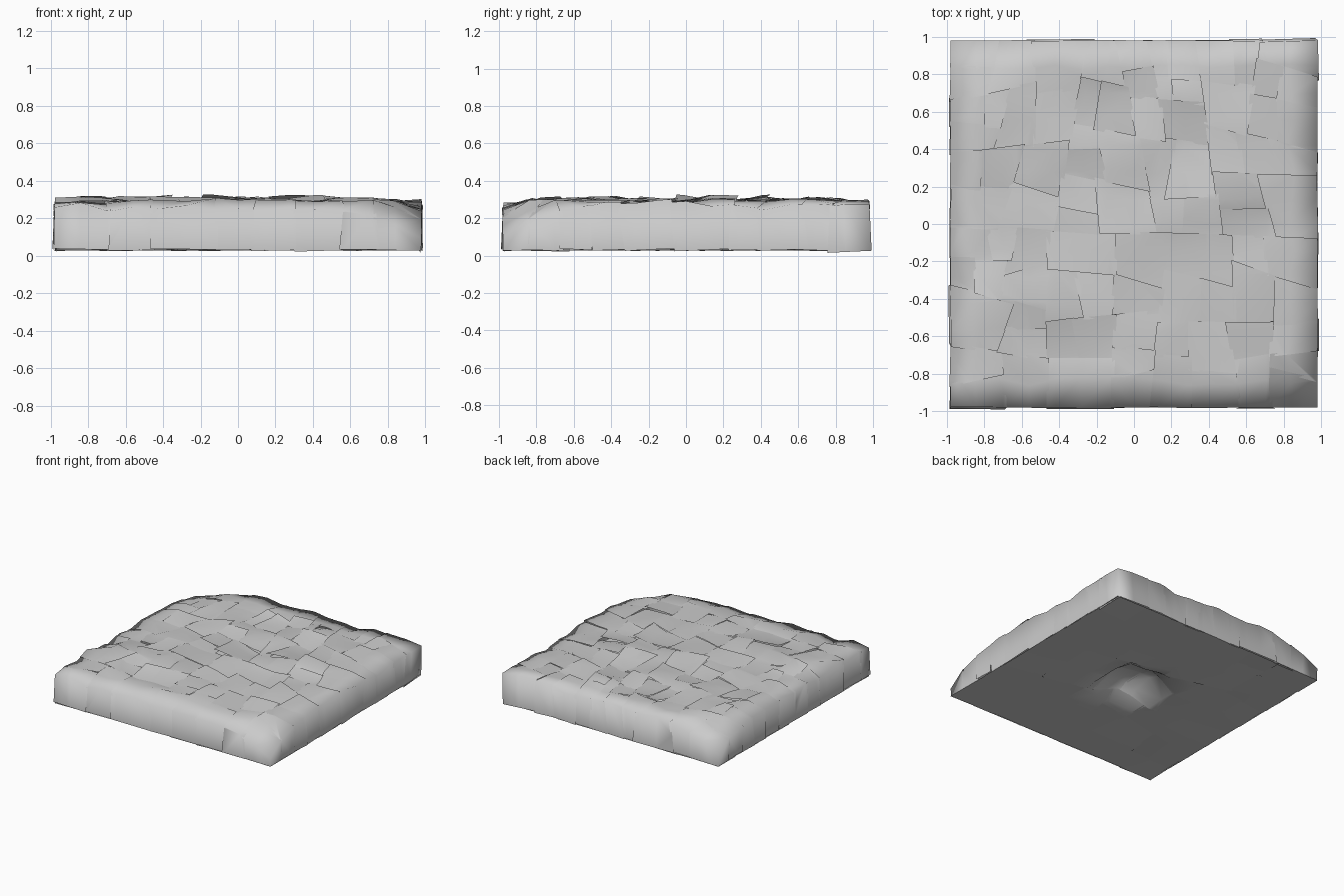
import bpy, bmesh, math, random
from mathutils import Vector, Matrix, noise

if "Cube" in bpy.data.objects:
    bpy.data.objects.remove(bpy.data.objects["Cube"])

random.seed(5)
HALF, BOTTOM, TOP = 0.98, 0.03, 0.295


def jitter(a):
    return random.uniform(-a, a)


def everything(bm):
    return bm.verts[:] + bm.edges[:] + bm.faces[:]


def base_slab():
    """Slab with an uneven top, two broken corners and a hollow underneath."""
    bm = bmesh.new()
    bmesh.ops.create_cube(bm, size=1)
    for v in bm.verts:
        v.co = Vector((v.co.x * 2 * HALF, v.co.y * 2 * HALF, TOP if v.co.z > 0 else BOTTOM))

    def cut(point, normal):
        bmesh.ops.bisect_plane(bm, geom=everything(bm), plane_co=point, plane_no=normal)
    n = 14
    for i in range(1, n):
        t = -HALF + 2 * HALF * i / n
        cut((t, 0, 0), (1, 0, 0))
        cut((0, t, 0), (0, 1, 0))

    for v in bm.verts:
        x, y, z = v.co
        edge = max(abs(x), abs(y)) > HALF - 0.01
        if z > TOP - 0.01:
            v.co.z += 0.03 * noise.noise(Vector((x * 3.5, y * 3.5, 2.0))) + jitter(0.008)
            if edge:
                v.co.z -= random.uniform(0.0, 0.04)
                if y < -HALF + 0.01:
                    v.co.z -= 0.02
            # broken front right and back left corners
            for cx in (HALF, -HALF):
                d = math.hypot(x - cx, y + cx)
                v.co.z -= 0.14 * max(0, 1 - d / 0.33)
        else:
            r = math.hypot(x, y)
            if r < 0.29:
                v.co.z += 0.14 * min(1, (0.29 - r) / 0.14)
        if not edge:
            v.co.x += jitter(0.02)
            v.co.y += jitter(0.02)
    return bm


pieces = []


def split(bm, limit):
    """Break a shell in two across its longest side until it is small."""
    if not bm.faces:
        bm.free()
        return
    xs = [v.co.x for v in bm.verts]
    ys = [v.co.y for v in bm.verts]
    w, d = max(xs) - min(xs), max(ys) - min(ys)
    if max(w, d) < limit * random.uniform(0.8, 1.2):
        pieces.append(bm)
        return
    angle = (0 if w > d else math.pi / 2) + jitter(0.32)
    normal = Vector((math.cos(angle), math.sin(angle), jitter(0.12))).normalized()
    mid = Vector((min(xs) + w * random.uniform(0.4, 0.6),
                  min(ys) + d * random.uniform(0.4, 0.6), 0.2))
    other = bm.copy()
    for part, side in ((bm, normal), (other, -normal)):
        bmesh.ops.bisect_plane(part, geom=everything(part), plane_co=mid + side * 0.008,
                               plane_no=side, clear_outer=True)
        split(part, limit)


# Upper shell (top and sides) and underside, broken into plates
upper = base_slab()
upper.normal_update()
under = upper.copy()
for bm, is_under in ((upper, False), (under, True)):
    bm.normal_update()
    drop = [f for f in bm.faces if (f.normal.z < -0.2) != is_under]
    bmesh.ops.delete(bm, geom=drop, context='FACES')
split(upper, 0.36)
top_count = len(pieces)
split(under, 0.4)

# Tilt every plate slightly and join them into one shell
result = bmesh.new()
mesh = bpy.data.meshes.new("stone_plates")
for k, bm in enumerate(pieces):
    c = sum((v.co for v in bm.verts), Vector()) / len(bm.verts)
    rim = max(abs(c.x), abs(c.y)) > 0.78
    a = math.radians((3.0 if rim else 6.0) if k < top_count else 1.2)
    rot = (Matrix.Rotation(jitter(a), 3, 'X') @ Matrix.Rotation(jitter(a), 3, 'Y')
           @ Matrix.Rotation(jitter(a) * 0.5, 3, 'Z'))
    for v in bm.verts:
        p = c + rot @ (v.co - c)
        v.co = Vector((max(-1, min(1, p.x)), max(-1, min(1, p.y)),
                       max(0.01, min(0.335, p.z))))
    for f in bm.faces:
        f.smooth = True
    bm.to_mesh(mesh)
    result.from_mesh(mesh)
    bm.free()

result.to_mesh(mesh)
result.free()
plates = bpy.data.objects.new("stone_plates", mesh)
bpy.context.collection.objects.link(plates)
